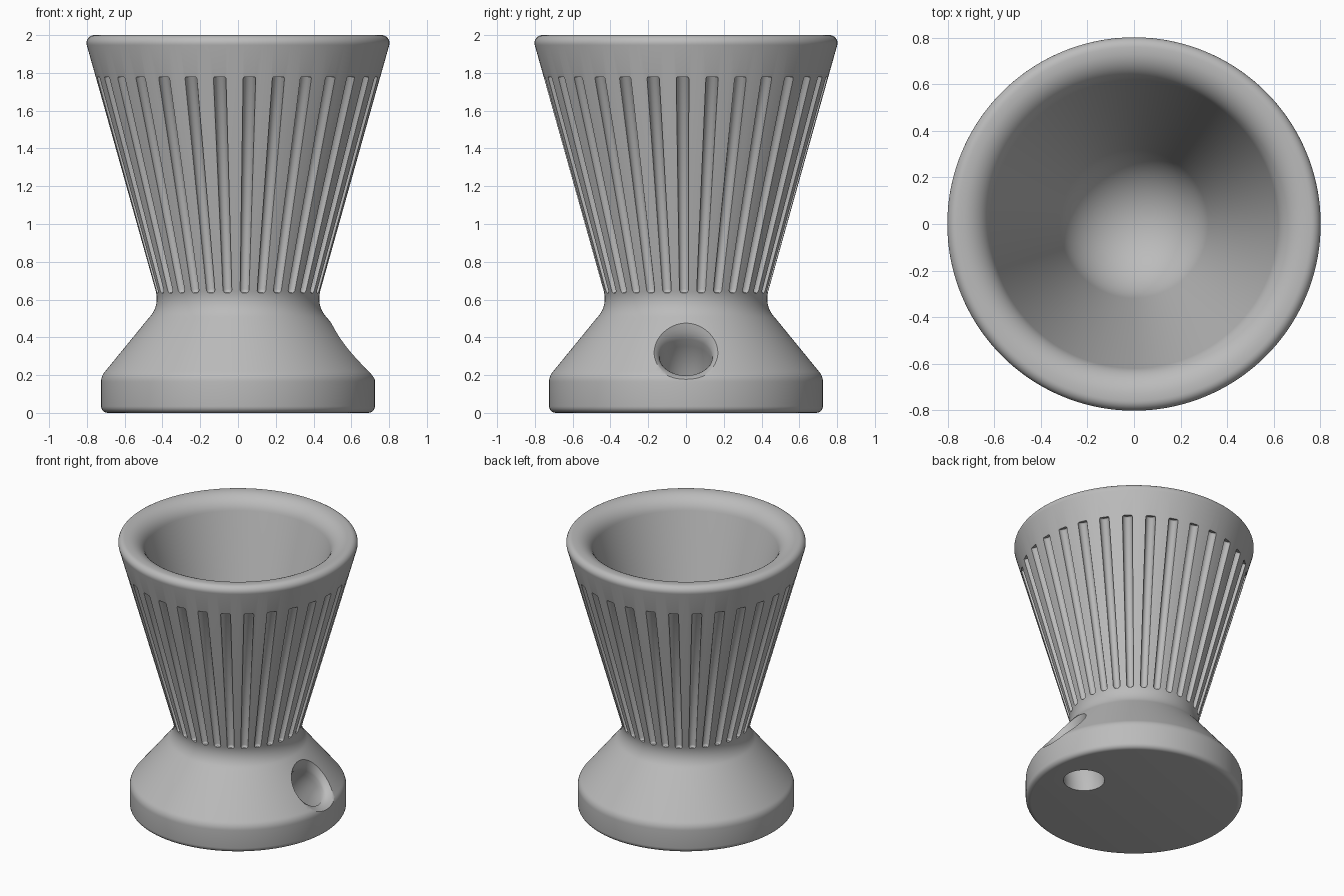
import bpy, bmesh, math
from mathutils import Vector, Matrix

if "Cube" in bpy.data.objects:
    bpy.data.objects.remove(bpy.data.objects["Cube"], do_unlink=True)

grey = bpy.data.materials.new("plain grey")
grey.use_nodes = True
colour = (0.5, 0.5, 0.5, 1)
grey.diffuse_color = colour
grey.node_tree.nodes["Principled BSDF"].inputs["Base Color"].default_value = colour


def finish(bm, name):
    """Turn a bmesh into a linked object with the shared material."""
    bmesh.ops.recalc_face_normals(bm, faces=bm.faces)
    mesh = bpy.data.meshes.new(name)
    bm.to_mesh(mesh)
    bm.free()
    mesh.materials.append(grey)
    obj = bpy.data.objects.new(name, mesh)
    bpy.context.collection.objects.link(obj)
    return obj


def loft(bm, stations, sides):
    """Closed tube through (centre, direction, radius) stations."""
    rings = []
    for centre, direction, radius in stations:
        side = Vector((0, 1, 0))
        if abs(direction.normalized().y) > 0.9:
            side = Vector((1, 0, 0))
        u = direction.cross(side).normalized()
        v = direction.cross(u).normalized()
        turns = [math.tau * i / sides for i in range(sides)]
        rings.append([bm.verts.new(centre + radius * (u * math.cos(t) + v * math.sin(t)))
                      for t in turns])
    for a, b in zip(rings, rings[1:]):
        for i in range(sides):
            j = (i + 1) % sides
            bm.faces.new((a[i], a[j], b[j], b[i]))
    bm.faces.new(rings[0])
    bm.faces.new(rings[-1])


def arc(cx, cz, radius, start, end, steps):
    angles = [math.radians(start + (end - start) * i / steps) for i in range(steps + 1)]
    return [(cx + radius * math.cos(a), cz + radius * math.sin(a)) for a in angles]


# Cup body: foot, neck, flared wall, rounded rim and hollow bowl
profile = [(0, 0)]
profile += arc(0.69, 0.035, 0.035, -90, 0, 5)                 # foot edge
profile += arc(0.645, 0.165, 0.08, 0, 44, 6)                  # shoulder
profile += arc(0.575, 0.605, 0.145, 225, 165, 10)             # neck
profile += arc(0.76, 1.958, 0.042, -15, 90, 8)                # outer rim
profile += arc(0.745, 1.87, 0.13, 90, 165, 10)                # inner rim
profile += arc(0, 0.845, 0.33, -15, -90, 16)                  # bowl
profile[-1] = (0, profile[-1][1])

bm = bmesh.new()
verts = [bm.verts.new((x, 0, z)) for x, z in profile]
edges = [bm.edges.new(pair) for pair in zip(verts, verts[1:])]
bmesh.ops.spin(bm, geom=verts + edges, cent=(0, 0, 0), axis=(0, 0, 1),
               angle=math.tau, steps=160, use_merge=True)
bmesh.ops.remove_doubles(bm, verts=bm.verts, dist=0.0001)
cup = finish(bm, "egg_cup")

# Tapered flutes around the wall
bm = bmesh.new()
low, high = Vector((0.432, 0, 0.635)), Vector((0.749, 0, 1.78))
axis = high - low
for k in range(30):
    turn = Matrix.Rotation(math.radians(12 * k - 1.4), 3, 'Z')
    steps = [(0, 0.5), (0.004, 0.78), (0.012, 1), (0.992, 1), (0.998, 0.9), (1, 0.8)]
    loft(bm, [(turn @ (low + axis * t), turn @ axis, s * (0.024 + 0.010 * t))
              for t, s in steps], 16)
flutes = finish(bm, "flute_cutter")

# Curved cord tunnel from the underside to the sloping side, with a soft mouth
bm = bmesh.new()
stations = []
for degrees in [-12] + list(range(0, 44, 4)) + [45, 47, 49, 51, 53, 55, 57]:
    a = math.radians(degrees)
    flare = max(0, degrees - 44) / 10
    centre = Vector((0.85 - 0.413 * math.cos(a), 0, 0.413 * math.sin(a)))
    stations.append((centre, Vector((math.sin(a), 0, math.cos(a))), 0.138 + 0.05 * flare ** 2))
loft(bm, stations, 48)
tunnel = finish(bm, "tunnel_cutter")

# Cut the details, then drop the helpers
bpy.context.view_layer.objects.active = cup
cup.select_set(True)
for cutter in (flutes, tunnel):
    cutter.hide_render = True
    cut = cup.modifiers.new(cutter.name, 'BOOLEAN')
    cut.operation = 'DIFFERENCE'
    cut.solver = 'EXACT'
    cut.object = cutter
    bpy.ops.object.modifier_apply(modifier=cut.name)
    bpy.data.objects.remove(cutter, do_unlink=True)

bpy.ops.object.shade_smooth_by_angle(angle=math.radians(35))
